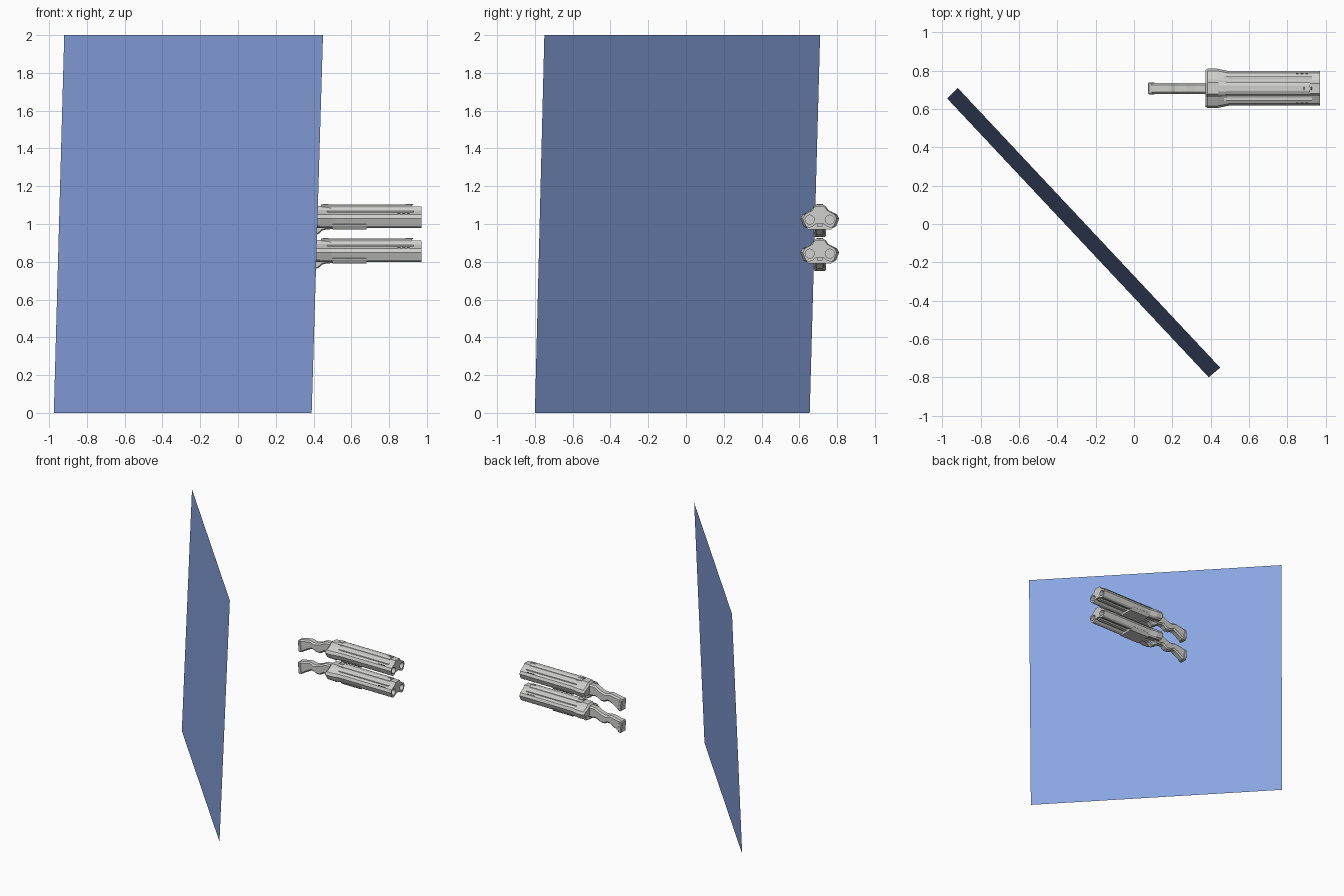
import bpy, bmesh, math
from mathutils import Matrix

if "Cube" in bpy.data.objects:
    bpy.data.objects.remove(bpy.data.objects["Cube"])

def material(name, rgb):
    m = bpy.data.materials.new(name)
    m.diffuse_color = (*rgb, 1)
    m.use_nodes = True
    m.node_tree.nodes["Principled BSDF"].inputs["Base Color"].default_value = m.diffuse_color
    return m

BLUE = material("panel blue", (0.25, 0.38, 0.76))
GREY = material("metal grey", (0.62, 0.62, 0.61))
DARK = material("slot dark grey", (0.12, 0.12, 0.12))
CY = 0.708  # centre line of both guns

def finish(name, bm, mat, bevel=0):
    bmesh.ops.recalc_face_normals(bm, faces=bm.faces)
    me = bpy.data.meshes.new(name)
    bm.to_mesh(me)
    bm.free()
    me.materials.append(mat)
    ob = bpy.data.objects.new(name, me)
    bpy.context.collection.objects.link(ob)
    if bevel:
        b = ob.modifiers.new("chamfer", "BEVEL")
        b.width, b.segments = bevel, 1
    return ob

def loft(name, half, stations, dz, mat=GREY):
    """Mirror a half section (y, z) and loft it along x; stations are (x, y scale, z scale)."""
    ring = half + [(-y, z) for y, z in reversed(half) if y > 0]
    bm = bmesh.new()
    loops = [[bm.verts.new((x, CY + y * sy, 1.03 + (z - 1.03) * sz + dz)) for y, z in ring]
             for x, sy, sz in stations]
    n = len(ring)
    for a, b in zip(loops, loops[1:]):
        for i in range(n):
            bm.faces.new((a[i], a[(i + 1) % n], b[(i + 1) % n], b[i]))
    bm.faces.new(loops[0])
    bm.faces.new(loops[-1])
    return finish(name, bm, mat)

def side_plate(name, outline, y0, y1, dz, mat=GREY, bevel=0):
    """Extrude an (x, z) outline across y."""
    bm = bmesh.new()
    f = bm.faces.new([bm.verts.new((x, CY + y0, z + dz)) for x, z in outline])
    g = bmesh.ops.extrude_face_region(bm, geom=[f])
    vs = [v for v in g["geom"] if isinstance(v, bmesh.types.BMVert)]
    bmesh.ops.translate(bm, verts=vs, vec=(0, y1 - y0, 0))
    return finish(name, bm, mat, bevel)

def box(x0, x1, z0, z1):
    return [(x0, z0), (x1, z0), (x1, z1), (x0, z1)]

# leaning square panel
bm = bmesh.new()
bm.faces.new([bm.verts.new(p) for p in
              ((-0.975, 0.655, 0), (0.39, -0.80, 0), (0.45, -0.75, 2), (-0.92, 0.71, 2))])
finish("leaning_panel", bm, BLUE)

# half sections of the twin-barrel gun, top to bottom
SHELL = [(0.026, 1.093), (0.040, 1.072), (0.080, 1.050), (0.090, 1.028),
         (0.076, 0.990), (0.062, 0.980), (0.042, 0.984), (0.022, 1.000)]
STOCK = [(0.073, 1.022), (0.095, 1.032), (0.185, 1.050), (0.225, 1.036), (0.275, 1.050),
         (0.32, 1.074), (0.40, 1.078), (0.40, 0.985), (0.345, 0.985), (0.315, 0.992),
         (0.275, 0.965), (0.235, 0.968), (0.205, 0.985), (0.175, 0.972), (0.105, 0.930),
         (0.082, 0.934)]

def gun(tag, dz):
    # barrel shroud with two bored muzzles
    body = loft("barrel_shroud_" + tag, SHELL, [(0.43, 1, 1), (0.972, 1, 1)], dz)
    for s in (-1, 1):
        bm = bmesh.new()
        bmesh.ops.create_cone(bm, cap_ends=True, segments=16, radius1=0.024, radius2=0.024,
                              depth=0.2, matrix=Matrix.Translation((0.96, CY + s * 0.053, 1.023 + dz))
                              @ Matrix.Rotation(math.pi / 2, 4, 'Y'))
        cut = finish("bore_cutter_" + tag, bm, GREY)
        cut.hide_render = True
        mod = body.modifiers.new("bore", "BOOLEAN")
        mod.operation, mod.object, mod.solver = 'DIFFERENCE', cut, 'EXACT'
    # flared receiver collar
    loft("receiver_collar_" + tag, SHELL,
         [(0.372, 1.06, 0.72), (0.385, 1.14, 1.0), (0.435, 1.14, 1.04), (0.50, 0.99, 0.99)], dz)
    # top rail with sight blocks
    loft("top_rail_" + tag, [(0.014, 1.103), (0.032, 1.094), (0.032, 1.07)],
         [(0.44, 1, 1), (0.92, 1, 1)], dz)
    side_plate("front_sight_" + tag, [(0.88, 1.10), (0.93, 1.10), (0.925, 1.107), (0.89, 1.107)],
               -0.008, 0.008, dz)
    side_plate("rear_sight_" + tag, box(0.45, 0.48, 1.10, 1.107), -0.016, 0.016, dz)
    # fore-end under the barrels and central spine
    loft("fore_end_" + tag, [(0.074, 1.012), (0.080, 0.998), (0.062, 0.971)],
         [(0.50, 1, 1), (0.68, 1, 1)], dz)
    side_plate("under_spine_" + tag, box(0.68, 0.955, 0.988, 1.01), -0.014, 0.014, dz)
    # shoulder stock, butt pad and trigger guard
    side_plate("stock_" + tag, STOCK, -0.029, 0.029, dz, bevel=0.011)
    side_plate("butt_pad_" + tag, [(0.073, 1.024), (0.098, 1.030), (0.112, 0.932), (0.080, 0.930)],
               -0.032, 0.032, dz, bevel=0.006)
    side_plate("trigger_guard_" + tag, [(0.36, 0.99), (0.375, 0.965), (0.412, 0.944),
                                        (0.422, 0.944), (0.45, 0.968), (0.51, 0.975), (0.51, 0.99)],
               -0.022, 0.022, dz, bevel=0.006)
    # side ridges and vent slots on both flanks
    for s in (-1, 1):
        side_plate("side_ridge_" + tag, box(0.47, 0.93, 1.062, 1.068), s * 0.04, s * 0.062, dz)
        for i in range(3):
            x = 0.845 + i * 0.025
            side_plate("vent_slot_" + tag, box(x, x + 0.014, 1.051, 1.056),
                       s * 0.072, s * 0.0795, dz, DARK)

gun("upper", 0)
gun("lower", -0.18)
